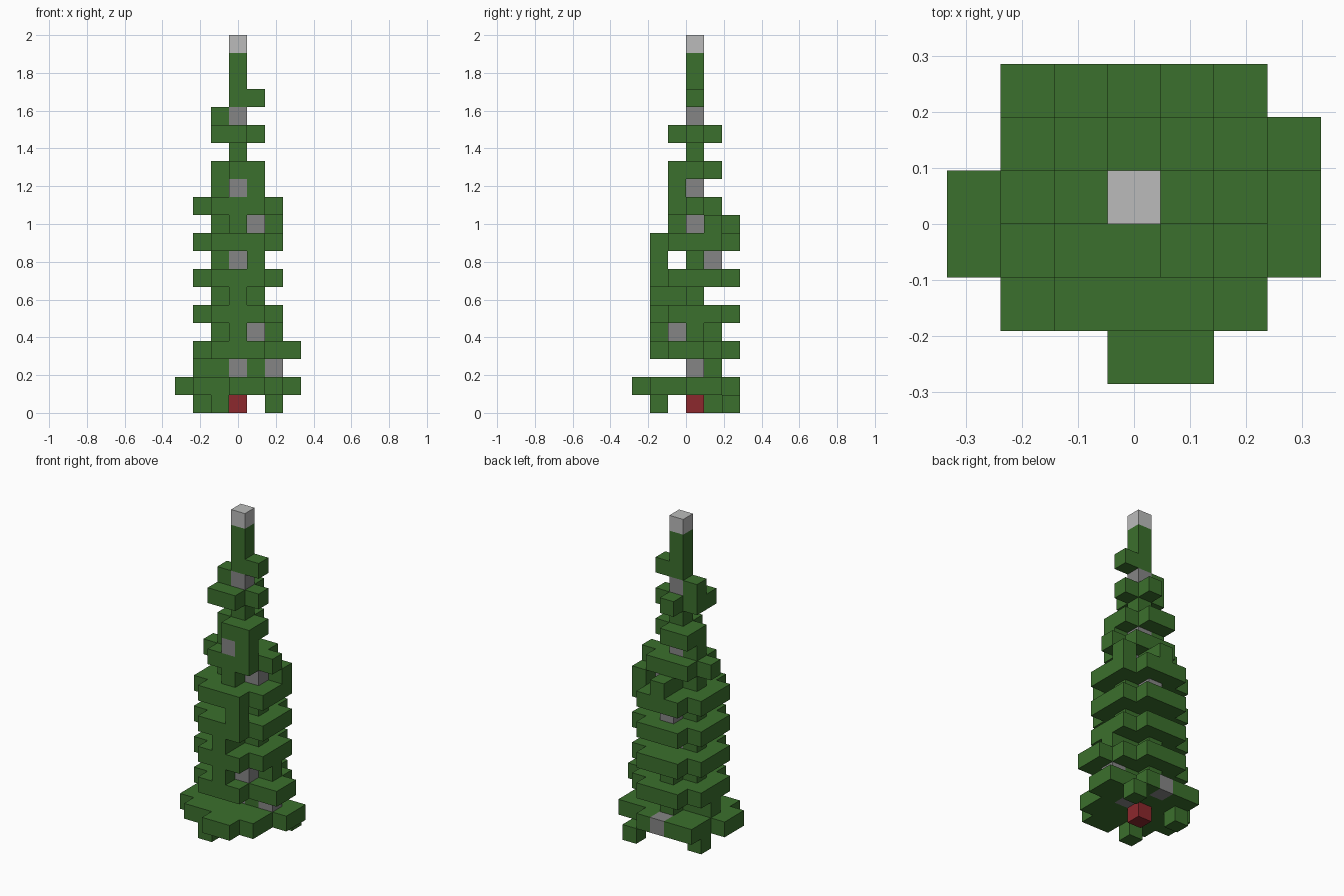
import bpy, bmesh
from mathutils import Vector

cube = bpy.data.objects.get("Cube")
if cube:
    bpy.data.objects.remove(cube, do_unlink=True)

S = 2 / 21          # block edge; the tree is 21 blocks tall
TOP = 20


def material(name, rgb):
    m = bpy.data.materials.new(name)
    m.use_nodes = True
    m.diffuse_color = (*rgb, 1)
    m.node_tree.nodes["Principled BSDF"].inputs["Base Color"].default_value = (*rgb, 1)
    return m


MATS = {
    "leaf": material("leaf green", (0.044, 0.162, 0.026)),
    "wood": material("wood grey", (0.235, 0.235, 0.235)),
    "tip": material("pale grey", (0.497, 0.5, 0.497)),
    "base": material("base red", (0.262, 0.021, 0.026)),
}

blocks = {}         # (column, row, layer) -> part


def put(layer, part, *cells):
    for x, y in cells:
        blocks[x, y, layer] = part


def square(r):
    return [(x, y) for x in range(-r, r + 1) for y in range(-r, r + 1)]


def disc(r):
    # square with its four corners cut off
    return [c for c in square(r) if abs(c[0]) + abs(c[1]) < 2 * r]


# Wide foliage tiers
put(1, "leaf", *[c for c in square(2) if c != (2, 2)])
put(1, "leaf", (-3, -1), (-3, 0), (0, -3), (1, -3), (3, 0), (3, 1))
for layer in (3, 5, 7, 9):
    put(layer, "leaf", *disc(2))
put(3, "leaf", (3, 0), (3, -1))
put(11, "leaf", *square(1), (2, 0), (-2, 0))
for layer in (13, 15):
    put(layer, "leaf", *disc(1))
put(13, "leaf", (1, -1), (-1, 1))
put(15, "leaf", (-1, -1))

# Small sprigs between the tiers
put(0, "leaf", (-1, -2), (-2, 1), (2, 2))
put(2, "leaf", (-2, 0), (-1, 0), (1, 0), (0, 1))
put(4, "leaf", (-1, 0), (2, 0), (0, -2), (0, 1), (1, 0))
put(6, "leaf", (-1, 0), (1, 0), (0, -1), (0, -2))
put(8, "leaf", (-1, 0), (1, 0), (1, -2))
put(10, "leaf", (-1, 0), (0, -1), (0, 1), (0, 2), (2, 1))
put(12, "leaf", (-1, 0), (1, -1))
put(16, "leaf", (-1, 0))
put(17, "leaf", (1, 0))

# Trunk and branch stubs, leafy near the top
for layer in range(1, TOP):
    leafy = layer == 14 or layer > 16
    put(layer, "leaf" if leafy else "wood", (0, 0))
put(1, "wood", (1, 0), (0, 2))
put(2, "wood", (2, 0))
put(4, "wood", (1, -1))
put(8, "wood", (0, 1))
put(10, "wood", (1, 0))
put(12, "wood", (0, -1))
put(15, "leaf", (0, 0))

# Base block and tip
put(0, "base", (0, 0))
put(TOP, "tip", (0, 0))


def build(name, part, keep=lambda layer: True):
    # only the outward faces of the blocks are made
    bm = bmesh.new()
    for cell, kind in blocks.items():
        if kind != part or not keep(cell[2]):
            continue
        centre = Vector(cell) + Vector((0, 0.5, 0.5))
        for axis in range(3):
            for sign in (-1, 1):
                n = Vector((0, 0, 0))
                n[axis] = sign
                if tuple(int(a + b) for a, b in zip(cell, n)) in blocks:
                    continue
                u = Vector((n.y, n.z, n.x)) / 2
                v = n.cross(u)
                mid = centre + n / 2
                corners = (mid - u - v, mid + u - v, mid + u + v, mid - u + v)
                bm.faces.new([bm.verts.new(p * S) for p in corners])
    bmesh.ops.remove_doubles(bm, verts=bm.verts, dist=S / 100)
    mesh = bpy.data.meshes.new(name)
    bm.to_mesh(mesh)
    bm.free()
    mesh.materials.append(MATS[part])
    bpy.context.collection.objects.link(bpy.data.objects.new(name, mesh))


build("lower_foliage", "leaf", lambda k: k < 11)
build("upper_foliage", "leaf", lambda k: k >= 11)
build("trunk", "wood")
build("tip", "tip")
build("base_block", "base")
